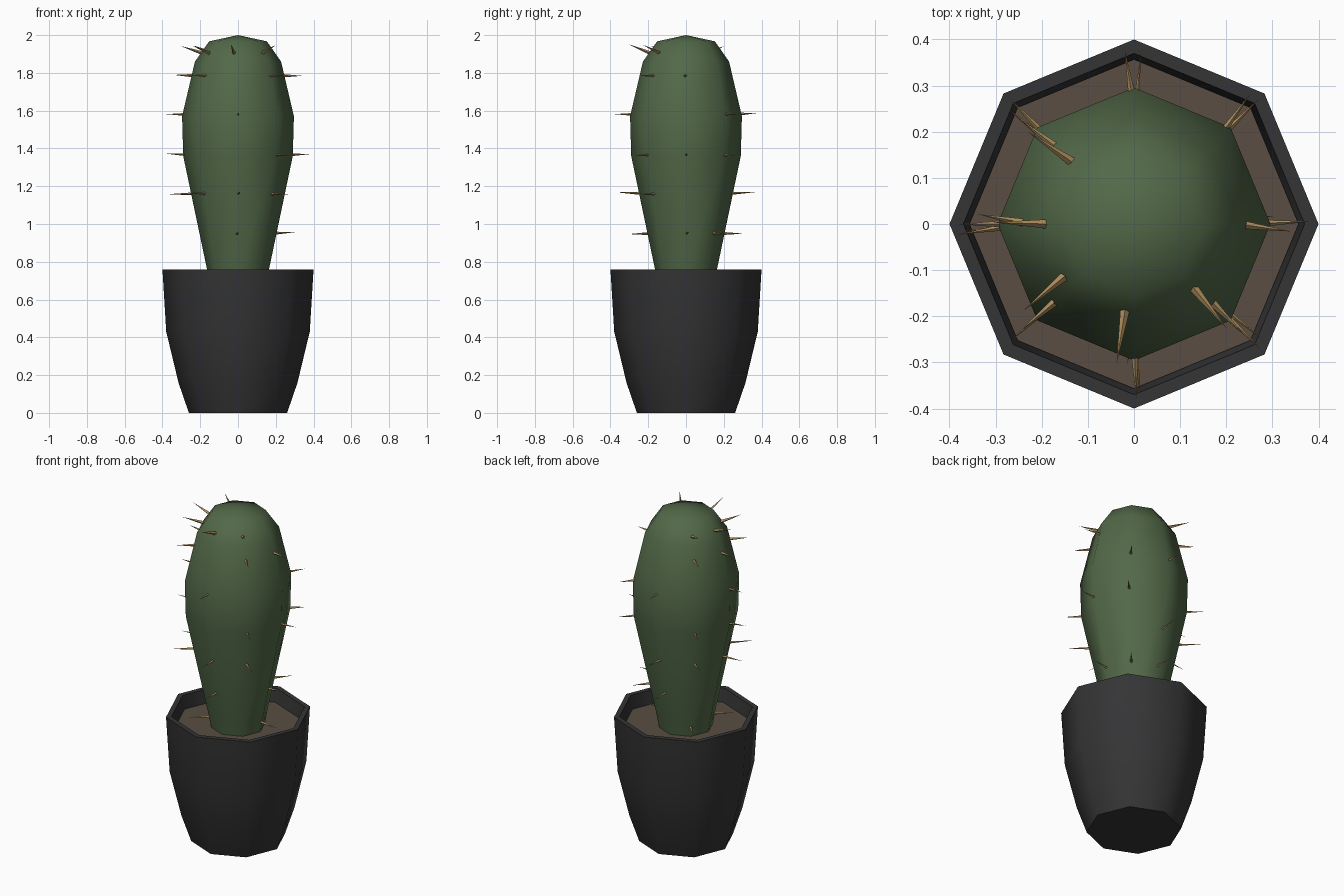
import bpy, bmesh, math, random
from mathutils import Vector, Matrix

if "Cube" in bpy.data.objects:
    bpy.data.objects.remove(bpy.data.objects["Cube"])

random.seed(4)
SIDES = 8


def material(name, rgb):
    m = bpy.data.materials.new(name)
    m.diffuse_color = (*rgb, 1)
    m.use_nodes = True
    m.node_tree.nodes["Principled BSDF"].inputs["Base Color"].default_value = m.diffuse_color
    return m


def finish(bm, name, mat, angle=None):
    bmesh.ops.recalc_face_normals(bm, faces=bm.faces)
    me = bpy.data.meshes.new(name)
    bm.to_mesh(me)
    bm.free()
    ob = bpy.data.objects.new(name, me)
    bpy.context.collection.objects.link(ob)
    me.materials.append(mat)
    if angle:
        bpy.ops.object.select_all(action='DESELECT')
        ob.select_set(True)
        bpy.context.view_layer.objects.active = ob
        bpy.ops.object.shade_smooth_by_angle(angle=math.radians(angle))
    return ob


def lathe(name, profile, mat, angle=None):
    """Eight-sided turned shape from (radius, height) points; radius 0 makes a point."""
    bm = bmesh.new()
    rings = []
    for r, z in profile:
        n = SIDES if r else 1
        rings.append([bm.verts.new((r * math.cos(math.tau * i / SIDES),
                                    r * math.sin(math.tau * i / SIDES), z)) for i in range(n)])
    for a, b in zip(rings, rings[1:]):
        for i in range(SIDES):
            j = (i + 1) % SIDES
            quad = [a[i % len(a)], a[j % len(a)], b[j % len(b)], b[i % len(b)]]
            bm.faces.new(list(dict.fromkeys(quad)))
    for ring in (rings[0], rings[-1]):
        if len(ring) > 1:
            bm.faces.new(ring)
    return finish(bm, name, mat, angle)


black = material("pot_black", (0.035, 0.035, 0.037))
brown = material("soil_brown", (0.10, 0.075, 0.055))
green = material("cactus_green", (0.085, 0.14, 0.065))
tan = material("spine_tan", (0.42, 0.27, 0.11))

# Pot with flat rim and a shallow recess
lathe("pot", [(0.26, 0), (0.315, 0.16), (0.38, 0.43), (0.40, 0.76),
              (0.37, 0.76), (0.357, 0.67)], black, 50)

# Soil surface
lathe("soil", [(0.355, 0.66), (0.357, 0.68)], brown)

# Cactus body
lathe("cactus_body", [(0.148, 0.67), (0.164, 0.76), (0.29, 1.36), (0.296, 1.57),
                      (0.228, 1.86), (0.153, 1.967), (0, 2.0)], green, 60)

# Spines: height, base radius, tip radius, rise, compass angles
ROWS = [
    (0.74, 0.13, 0.27, 0.00, (0, 135, 225)),
    (0.95, 0.17, 0.305, 0.00, (0, 45, 90, 270)),
    (1.16, 0.20, 0.37, 0.00, (90, 135, 180, 225, 270, 315)),
    (1.365, 0.24, 0.385, 0.00, (0, 45, 135, 180, 315)),
    (1.58, 0.25, 0.38, 0.00, (45, 90, 180, 270)),
    (1.785, 0.225, 0.34, 0.00, (0, 135, 180, 225, 315)),
    (1.905, 0.19, 0.305, 0.04, (135, 180, 217, 264, 313)),
]
bm = bmesh.new()
for z, r0, r1, rise, angles in ROWS:
    for deg in angles:
        a = math.radians(deg)
        b = a + math.radians(random.uniform(-4, 4))
        base = Vector((r0 * math.cos(a), r0 * math.sin(a), z))
        tip = Vector((r1 * math.cos(b), r1 * math.sin(b), z + rise + random.uniform(-0.005, 0.01)))
        d = tip - base
        place = Matrix.Translation((base + tip) / 2) @ d.to_track_quat('Z', 'Y').to_matrix().to_4x4()
        bmesh.ops.create_cone(bm, cap_ends=True, segments=4, radius1=0.01, radius2=0,
                              depth=d.length, matrix=place)
finish(bm, "spines", tan)
